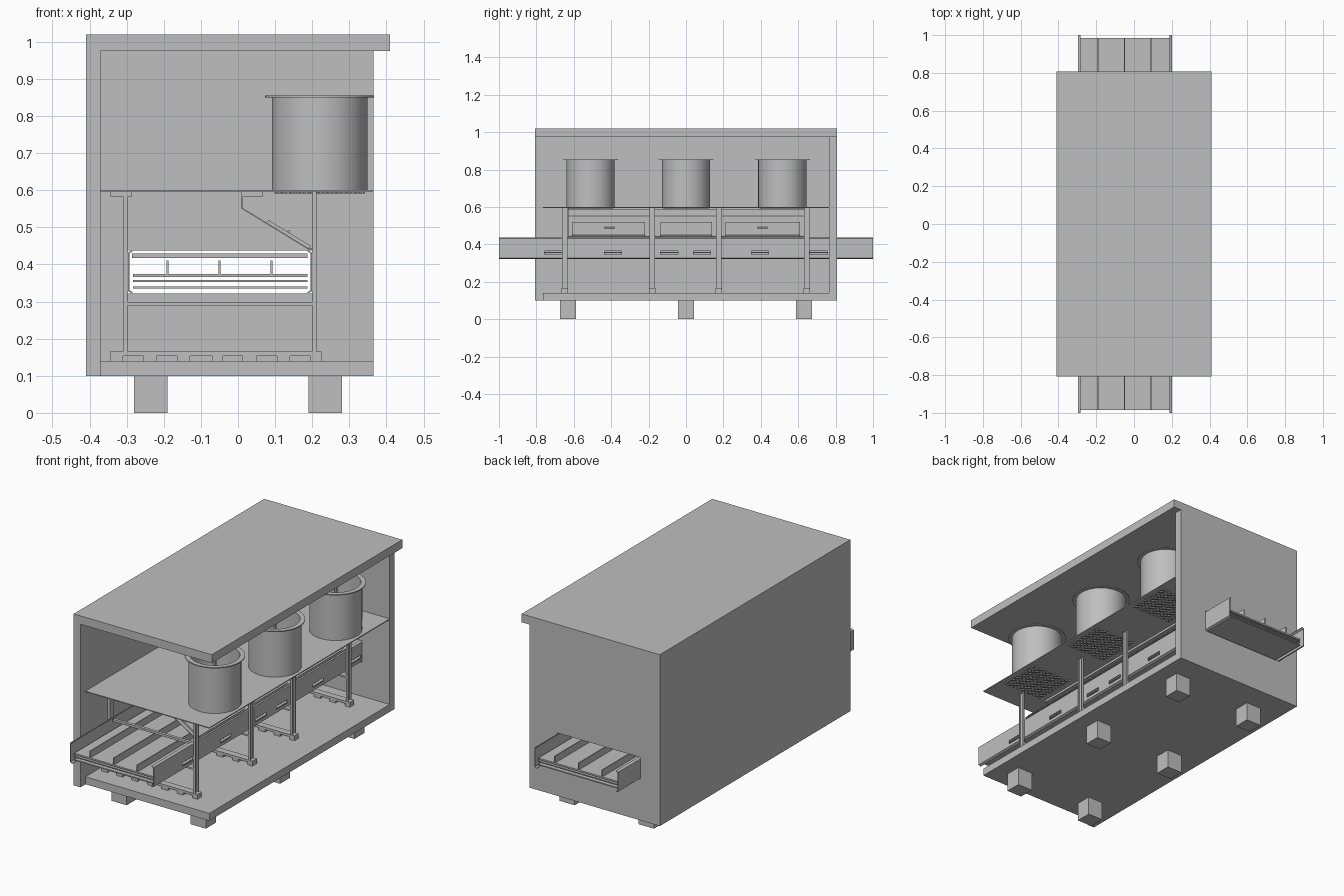
import bpy, bmesh, math
from mathutils import Vector, Matrix

old = bpy.data.objects.get("Cube")
if old:
    bpy.data.objects.remove(old, do_unlink=True)

grey = bpy.data.materials.new("plain_grey")
grey.use_nodes = True
colour = (0.52, 0.52, 0.52, 1)
grey.diffuse_color = colour
grey.node_tree.nodes["Principled BSDF"].inputs["Base Color"].default_value = colour


def finish(name, bm):
    bmesh.ops.recalc_face_normals(bm, faces=bm.faces)
    mesh = bpy.data.meshes.new(name)
    bm.to_mesh(mesh)
    bm.free()
    mesh.materials.append(grey)
    obj = bpy.data.objects.new(name, mesh)
    bpy.context.collection.objects.link(obj)
    return obj


def boxes(name, parts):
    """Join boxes given as (x0, x1, y0, y1, z0, z1) in one object."""
    bm = bmesh.new()
    for x0, x1, y0, y1, z0, z1 in parts:
        mid = Matrix.Translation(((x0 + x1) / 2, (y0 + y1) / 2, (z0 + z1) / 2))
        size = Matrix.Diagonal((x1 - x0, y1 - y0, z1 - z0, 1))
        bmesh.ops.create_cube(bm, size=1, matrix=mid @ size)
    return finish(name, bm)


def extrude_xz(name, profile, y0, y1):
    """Extrude a closed x-z outline along y."""
    bm = bmesh.new()
    face = bm.faces.new([bm.verts.new((x, y0, z)) for x, z in profile])
    grown = bmesh.ops.extrude_face_region(bm, geom=[face])["geom"]
    moved = [v for v in grown if isinstance(v, bmesh.types.BMVert)]
    bmesh.ops.translate(bm, verts=moved, vec=(0, y1 - y0, 0))
    return finish(name, bm)


def lathe(name, profile, x, y, steps=48):
    """Spin an r-z profile about a vertical axis."""
    bm = bmesh.new()
    verts = [bm.verts.new((r, 0, z)) for r, z in profile]
    edges = [bm.edges.new(pair) for pair in zip(verts, verts[1:])]
    bmesh.ops.spin(bm, geom=verts + edges, cent=(0, 0, 0), axis=(0, 0, 1),
                   angle=math.tau, steps=steps)
    bmesh.ops.remove_doubles(bm, verts=bm.verts, dist=0.0002)
    bmesh.ops.translate(bm, verts=bm.verts, vec=(x, y, 0))
    obj = finish(name, bm)
    bpy.ops.object.select_all(action="DESELECT")
    obj.select_set(True)
    bpy.context.view_layer.objects.active = obj
    bpy.ops.object.shade_smooth_by_angle()
    return obj


# Cabinet shell, open on two sides
LEFT, RIGHT, END, INNER = -0.41, 0.365, 0.808, 0.765
WALL, FLOOR, CEIL = -0.37, 0.14, 0.975
boxes("roof", [(LEFT, 0.41, -END, END, CEIL, 1.02)])
boxes("side_wall", [(LEFT, WALL, -END, END, 0.1, CEIL)])
boxes("floor", [(WALL, RIGHT, -INNER, INNER, 0.1, FLOOR)])
OPEN_L, OPEN_R, OPEN_B, OPEN_T = -0.297, 0.2, 0.322, 0.438
boxes("end_wall", [
    (WALL, OPEN_L, INNER, END, 0.1, CEIL),
    (OPEN_R, RIGHT, INNER, END, 0.1, CEIL),
    (OPEN_L, OPEN_R, INNER, END, 0.1, OPEN_B),
    (OPEN_L, OPEN_R, INNER, END, OPEN_T, CEIL)])
boxes("feet", [(x - 0.045, x + 0.045, y - 0.043, y + 0.043, 0, 0.1)
               for x in (-0.235, 0.235) for y in (-0.63, 0, 0.63)])

# Shelf with pots and the gratings below them
boxes("shelf", [(WALL, RIGHT, -INNER, INNER, 0.595, 0.6)])
POT_X, POT_R, HALF = 0.22, 0.129, 0.12
for i, y in enumerate((-0.51, 0, 0.515)):
    lathe(f"pot_{i}", [(0, 0.6), (POT_R, 0.6), (POT_R, 0.85), (0.147, 0.85),
                       (0.147, 0.855), (0.122, 0.855), (0.122, 0.606),
                       (0, 0.606)], POT_X, y)
    lathe(f"pot_shaft_{i}", [(0, 0.606), (0.008, 0.606), (0.008, 0.845),
                             (0, 0.845)], POT_X, y, 12)
    bm = bmesh.new()
    for turn in (1, -1):
        for k in range(-9, 10):
            off = k * 0.025
            length = 2 * HALF - abs(off)
            place = (Matrix.Translation((POT_X + off / 2, y - turn * off / 2, 0.593))
                     @ Matrix.Rotation(turn * math.pi / 4, 4, "Z"))
            size = Matrix.Diagonal((length * math.sqrt(2), 0.005, 0.004, 1))
            bmesh.ops.create_cube(bm, size=1, matrix=place @ size)
    finish(f"grating_{i}", bm)

# Conveyor side channels with slots and angled lips
slots = [-0.71, -0.39, -0.09, 0.085, 0.395, 0.71]
SLOT = 0.046
cuts = [-1] + [y + s * SLOT for y in slots for s in (-1, 1)] + [1]
for name, x, inward in (("left", 0.2, -1), ("right", -0.297, 1)):
    a, b = sorted((x, x + inward * 0.004))
    web = [(a, b, -1, 1, 0.328, 0.345), (a, b, -1, 1, 0.364, 0.432)]
    web += [(a, b, cuts[k], cuts[k + 1], 0.345, 0.364)
            for k in range(0, len(cuts), 2)]
    boxes(f"{name}_conveyor_side", web)
    tip = x + inward * 0.013
    for edge, z, lip in (("top", 0.432, 0.438), ("bottom", 0.328, 0.322)):
        extrude_xz(f"{name}_{edge}_lip",
                   [(x, z), (tip, lip), (tip, lip + (z - lip) / 2),
                    (x + inward * 0.004, z + (z - lip) / 2)], -1, 1)

# Conveyor belt, lane dividers and cross bars
boxes("belt", [(-0.283, 0.187, -0.985, 0.985, 0.366, 0.374),
               (-0.283, 0.187, -0.985, 0.985, 0.353, 0.358),
               (-0.283, 0.187, -0.985, 0.985, 0.335, 0.341)])
boxes("lane_dividers", [(x - 0.003, x + 0.003, -0.985, 0.985, 0.374, 0.41)
                        for x in (-0.19, -0.05, 0.09)])
posts = (-0.648, -0.18, 0.175, 0.645)
boxes("cross_bars", [(-0.285, 0.187, y - 0.008, y + 0.008, 0.418, 0.43)
                     for y in posts])

# Support frames: channel posts, cross beams and toothed base rails
teeth = [-0.345, -0.31, -0.255, -0.22, -0.165, -0.13, -0.07,
         -0.04, 0.012, 0.05, 0.105, 0.14, 0.195, 0.225]
for i, y in enumerate(posts):
    parts = []
    for x0, x1, w0 in ((-0.31, -0.297, -0.3), (0.2, 0.212, 0.2)):
        parts.append((w0, w0 + 0.003, y - 0.015, y + 0.015, 0.165, 0.595))
        parts += [(x0, x1, y + s - 0.0015, y + s + 0.0015, 0.165, 0.595)
                  for s in (-0.0135, 0.0135)]
    parts.append((-0.297, 0.2, y - 0.015, y + 0.015, 0.29, 0.299))
    parts.append((-0.345, -0.285, y - 0.015, y + 0.015, 0.583, 0.595))
    parts.append((-0.345, 0.225, y - 0.018, y + 0.018, 0.153, 0.166))
    parts += [(teeth[k], teeth[k + 1], y - 0.018, y + 0.018, FLOOR, 0.153)
              for k in range(0, len(teeth), 2)]
    boxes(f"support_frame_{i}", parts)

# Sloped chute plate hung below the shelf
extrude_xz("chute", [(0.01, 0.595), (0.01, 0.55), (0.19, 0.44), (0.2, 0.44),
                     (0.2, 0.443), (0.191, 0.443), (0.013, 0.552),
                     (0.013, 0.595)], -0.63, 0.63)
boxes("chute_hanger", [(0.01, 0.067, -0.63, 0.63, 0.583, 0.595)])

# Hinged flaps on the chute, the outer ones with handles
top, low = Vector((0.077, 0.512)), Vector((0.192, 0.442))
normal = Vector((0.52, 0.855)) * 0.009
for i, (y0, y1) in enumerate(((-0.61, -0.22), (-0.135, 0.14), (0.21, 0.61))):
    extrude_xz(f"flap_{i}", [top, low, low + normal, top + normal], y0, y1)
for i, y in enumerate((-0.41, 0.41)):
    boxes(f"flap_handle_{i}", [
        (0.134, 0.14, y - 0.027, y + 0.027, 0.486, 0.492),
        (0.134, 0.14, y - 0.027, y - 0.021, 0.474, 0.486),
        (0.134, 0.14, y + 0.021, y + 0.027, 0.474, 0.486)])
